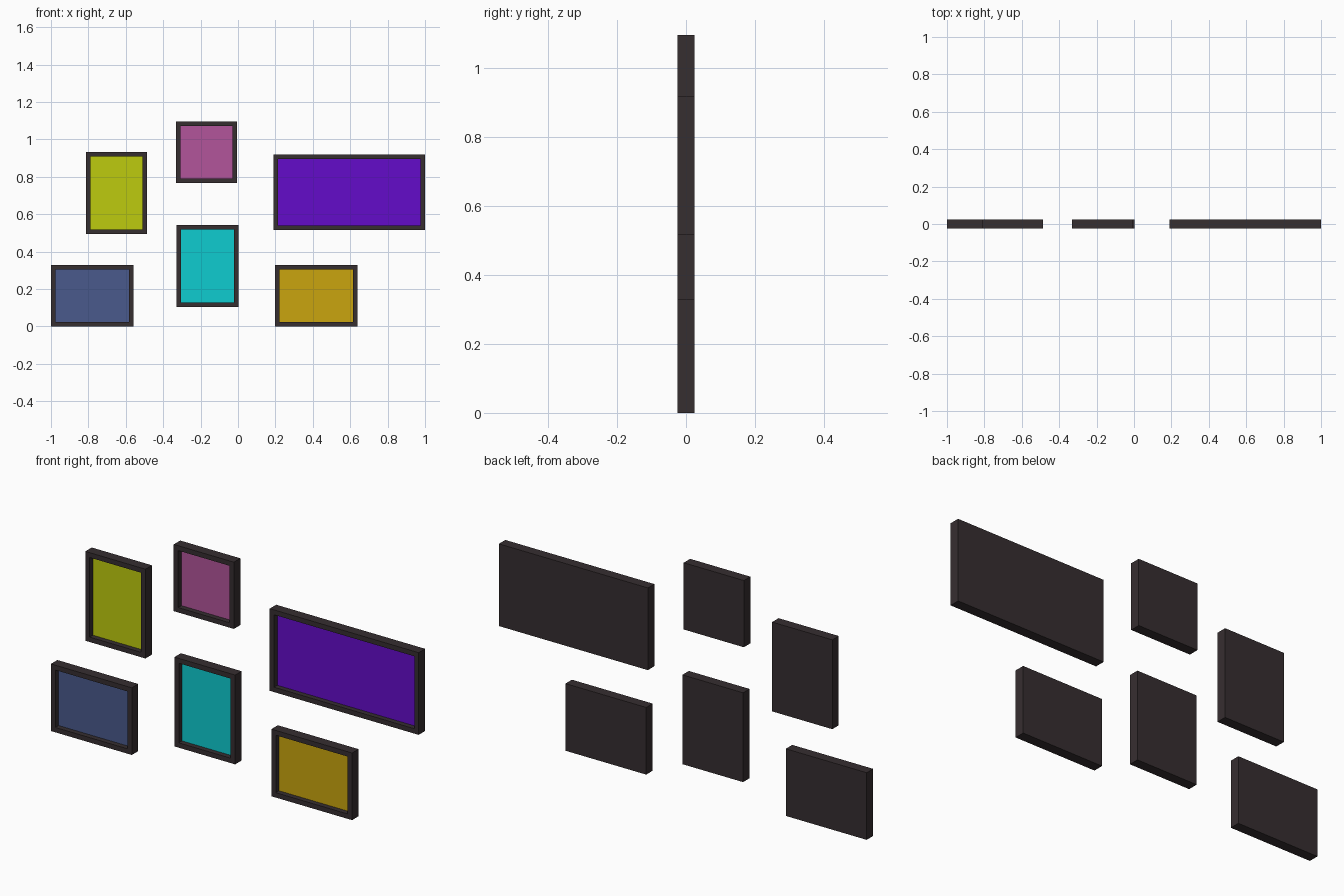
import bpy
import bmesh
from mathutils import Vector

cube = bpy.data.objects.get("Cube")
if cube:
    bpy.data.objects.remove(cube, do_unlink=True)

BORDER = 0.024    # width of the frame moulding
DEPTH = 0.05      # thickness of each frame
RECESS = 0.025    # how far the picture sits behind the frame front


def material(name, rgb):
    """Flat material from display colour values (0-255)."""
    linear = [((c / 255 + 0.055) / 1.055) ** 2.4 if c > 10 else c / 255 / 12.92 for c in rgb]
    mat = bpy.data.materials.new(name)
    mat.use_nodes = True
    mat.diffuse_color = (*linear, 1)
    bsdf = mat.node_tree.nodes["Principled BSDF"]
    bsdf.inputs["Base Color"].default_value = (*linear, 1)
    bsdf.inputs["Roughness"].default_value = 0.8
    return mat


def picture_frame(name, x0, x1, z0, z1, picture_mat):
    """Solid box whose front is inset and pushed back to hold a coloured picture."""
    bm = bmesh.new()
    bmesh.ops.create_cube(bm, size=1)
    bmesh.ops.scale(bm, vec=(x1 - x0, DEPTH, z1 - z0), verts=bm.verts)
    front = min(bm.faces, key=lambda f: f.calc_center_median().y)

    # Moulding border, then the recess walls
    bmesh.ops.inset_region(bm, faces=[front], thickness=BORDER, use_even_offset=True)
    recessed = bmesh.ops.extrude_discrete_faces(bm, faces=[front])["faces"][0]
    bmesh.ops.translate(bm, vec=Vector((0, RECESS, 0)), verts=recessed.verts)
    recessed.material_index = 1
    bmesh.ops.recalc_face_normals(bm, faces=bm.faces)

    mesh = bpy.data.meshes.new(name)
    bm.to_mesh(mesh)
    bm.free()
    mesh.materials.append(frame_mat)
    mesh.materials.append(picture_mat)
    obj = bpy.data.objects.new(name, mesh)
    obj.location = ((x0 + x1) / 2, 0, (z0 + z1) / 2)
    bpy.context.collection.objects.link(obj)


frame_mat = material("dark frame", (54, 46, 48))

# Left column
picture_frame("lime_picture", -0.813, -0.486, 0.494, 0.933, material("lime", (190, 203, 14)))
picture_frame("blue_picture", -1.0, -0.56, 0.0, 0.33, material("slate blue", (74, 90, 140)))

# Middle column
picture_frame("pink_picture", -0.332, -0.005, 0.768, 1.096, material("pink", (178, 85, 155)))
picture_frame("cyan_picture", -0.328, 0.002, 0.104, 0.543, material("cyan", (14, 204, 208)))

# Right column
picture_frame("purple_picture", 0.19, 1.0, 0.516, 0.92, material("purple", (100, 12, 202)))
picture_frame("gold_picture", 0.199, 0.638, 0.0, 0.33, material("gold", (202, 165, 14)))
